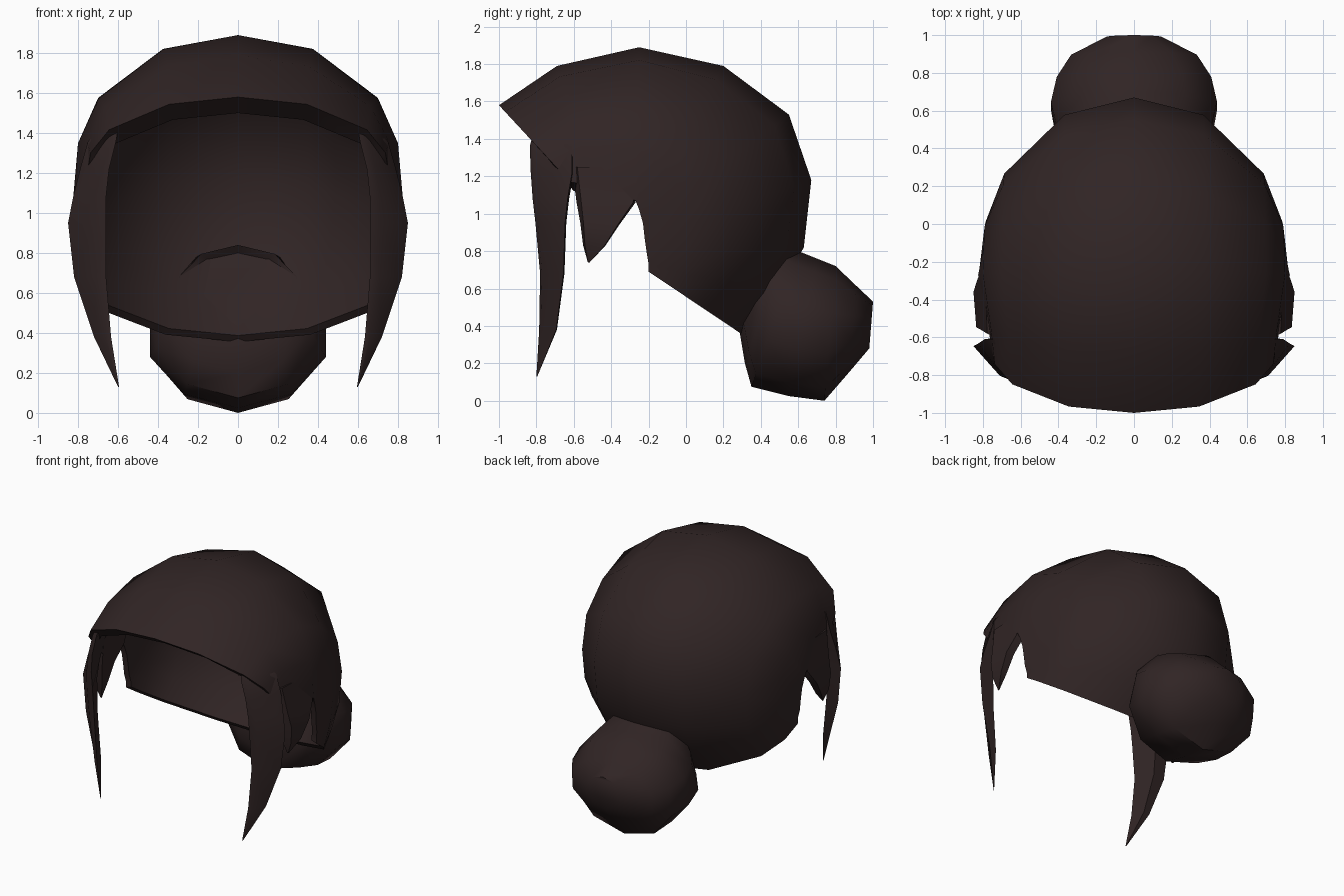
import bpy, bmesh, math
from mathutils import Vector

if "Cube" in bpy.data.objects:
    bpy.data.objects.remove(bpy.data.objects["Cube"], do_unlink=True)

hair = bpy.data.materials.new("dark_brown_hair")
hair.use_nodes = True
colour = (0.03, 0.018, 0.018, 1)
hair.diffuse_color = colour
bsdf = hair.node_tree.nodes["Principled BSDF"]
bsdf.inputs["Base Color"].default_value = colour
bsdf.inputs["Roughness"].default_value = 0.9


def finish(name, bm, angle):
    bmesh.ops.recalc_face_normals(bm, faces=bm.faces)
    mesh = bpy.data.meshes.new(name)
    bm.to_mesh(mesh)
    bm.free()
    mesh.materials.append(hair)
    obj = bpy.data.objects.new(name, mesh)
    bpy.context.collection.objects.link(obj)
    bpy.ops.object.select_all(action="DESELECT")
    obj.select_set(True)
    bpy.context.view_layer.objects.active = obj
    bpy.ops.object.shade_smooth_by_angle(angle=math.radians(angle))


def bridge(bm, a, b, closed=True):
    n = len(a)
    for i in range(n if closed else n - 1):
        j = (i + 1) % n
        bm.faces.new((a[i], a[j], b[j], b[i]))


def loft(name, rings, angle):
    """Closed skin through rings of points, capped at both ends."""
    bm = bmesh.new()
    rows = [[bm.verts.new(p) for p in ring] for ring in rings]
    for a, b in zip(rows, rows[1:]):
        bridge(bm, a, b)
    bm.faces.new(rows[0])
    bm.faces.new(rows[-1])
    finish(name, bm, angle)


# Hair cap: arches from ear to ear, fanned from the fringe to the nape.
# Each entry: crown y, z, side edge y, z, half width, fullness exponent
arches = [
    (-1.0, 1.58, -0.62, 1.17, 0.76, 0.8), (-0.69, 1.79, -0.5, 1.15, 0.78, 0.8),
    (-0.25, 1.89, -0.27, 1.07, 0.825, 0.76), (0.2, 1.79, -0.25, 1.02, 0.82, 0.85),
    (0.55, 1.53, -0.23, 0.95, 0.815, 0.9), (0.67, 1.18, -0.22, 0.86, 0.81, 0.95),
    (0.63, 0.82, -0.21, 0.79, 0.81, 1), (0.48, 0.56, -0.2, 0.73, 0.8, 1),
    (0.3, 0.355, -0.2, 0.69, 0.8, 1)]
fringe_lining = (-0.88, 1.5, -0.6, 1.12, 0.72, 0.8)
half = [27, 58, 76, 90]
angles = [-a for a in reversed(half)] + [0] + half
centre = Vector((0, -0.2, 1.0))


def arch_points(py, pz, sy, sz, w, fullness):
    points = []
    for a in angles:
        k = math.cos(math.radians(a)) ** fullness if abs(a) < 90 else 0
        points.append(Vector((w * math.sin(math.radians(a)),
                              sy + (py - sy) * k, sz + (pz - sz) * k)))
    return points


bm = bmesh.new()
outer_points = [arch_points(*arch) for arch in arches]
inner_points = [arch_points(*fringe_lining)]
for row in outer_points[1:]:
    inner_points.append([centre + (p - centre) * 0.95 for p in row])
outer = [[bm.verts.new(p) for p in row] for row in outer_points]
inner = [[bm.verts.new(p) for p in row] for row in inner_points]
for skin in (outer, inner):
    for a, b in zip(skin, skin[1:]):
        bridge(bm, a, b, False)
for i in (0, -1):
    bridge(bm, outer[i], inner[i], False)
    bridge(bm, [row[i] for row in outer], [row[i] for row in inner], False)
finish("hair_cap", bm, 50)


# Side locks: height, front y, back y, inner x, outer x
front_lock = [
    (1.42, -0.82, -0.6, 0.6, 0.68), (1.36, -0.835, -0.6, 0.61, 0.75),
    (1.22, -0.83, -0.6, 0.645, 0.79), (1.08, -0.82, -0.625, 0.66, 0.825),
    (0.95, -0.805, -0.64, 0.66, 0.85), (0.68, -0.78, -0.65, 0.66, 0.82),
    (0.38, -0.785, -0.69, 0.635, 0.72), (0.13, -0.8, -0.795, 0.595, 0.6)]
ear_lock = [
    (1.25, -0.61, -0.25, 0.7, 0.79), (1.06, -0.585, -0.27, 0.73, 0.825),
    (0.95, -0.565, -0.35, 0.75, 0.85), (0.83, -0.55, -0.43, 0.76, 0.835),
    (0.74, -0.525, -0.515, 0.78, 0.79)]


def lock_rings(levels, side, shoulder):
    """Four-sided sections; shoulder sets how far out the front corner is."""
    rings = []
    for z, yf, yb, xi, xo in levels:
        d, w = yb - yf, xo - xi
        section = [(xi, yf), (xi + w * shoulder, yf + d * 0.08),
                   (xo, yb - d * 0.04), (xi + w * 0.4, yb)]
        rings.append([(side * x, y, z) for x, y in section])
    return rings


for label, side in (("left", 1), ("right", -1)):
    loft("front_lock_" + label, lock_rings(front_lock, side, 0.3), 60)
    loft("ear_lock_" + label, lock_rings(ear_lock, side, 0.85), 60)

# Bun: tilted rings given by top y, z, bottom y, z and half width
bun = [
    (0.54, 0.8, 0.33, 0.46, 0.26), (0.51, 0.84, 0.285, 0.38, 0.31),
    (0.54, 0.83, 0.315, 0.2, 0.38), (0.6, 0.8, 0.35, 0.075, 0.43),
    (0.7, 0.76, 0.55, 0.025, 0.462), (0.8, 0.72, 0.74, 0.0, 0.43),
    (0.91, 0.615, 0.87, 0.15, 0.35), (1.0, 0.53, 0.98, 0.28, 0.15)]
sides = 10
rings = []
for ty, tz, by, bz, w in bun:
    top, bottom = Vector((0, ty, tz)), Vector((0, by, bz))
    mid, up = (top + bottom) / 2, (top - bottom) / 2
    turns = [2 * math.pi * i / sides for i in range(sides)]
    rings.append([mid + up * math.cos(t) + Vector((w * math.sin(t), 0, 0))
                  for t in turns])
loft("hair_bun", rings, 50)
